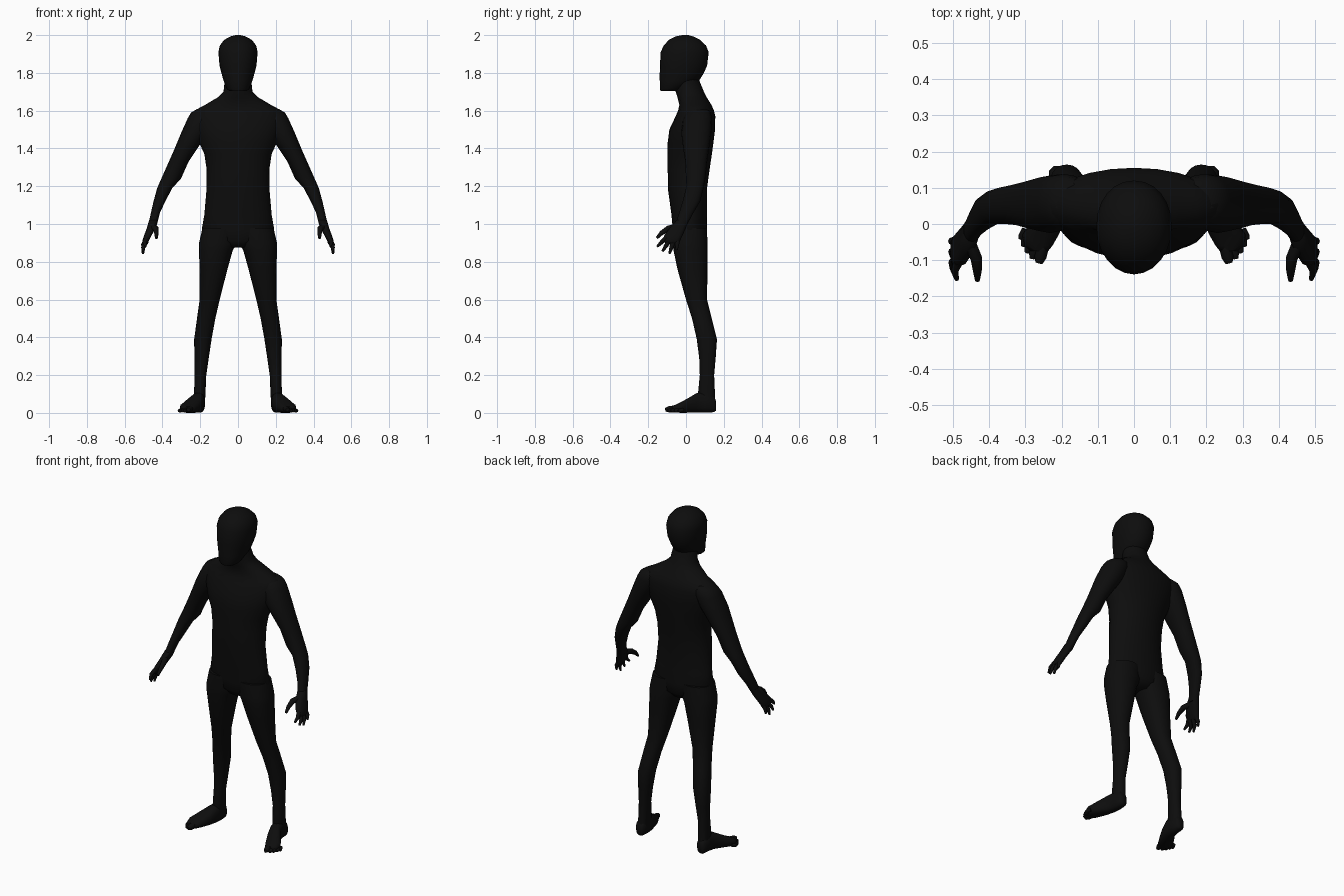
import bpy, bmesh, math
from mathutils import Vector

skin = bpy.data.materials.new("matte_black")
skin.diffuse_color = (0.004, 0.004, 0.004, 1)


def finish(name, rings, mirror):
    """Skin a list of point rings into a closed, smooth-shaded object."""
    bm = bmesh.new()
    loops = [[bm.verts.new(p) for p in ring] for ring in rings]
    n = len(loops[0])
    for a, b in zip(loops, loops[1:]):
        for i in range(n):
            j = (i + 1) % n
            bm.faces.new((a[i], a[j], b[j], b[i]))
    bm.faces.new(loops[0])
    bm.faces.new(loops[-1])
    bmesh.ops.recalc_face_normals(bm, faces=bm.faces)
    me = bpy.data.meshes.new(name)
    bm.to_mesh(me)
    bm.free()
    me.materials.append(skin)
    ob = bpy.data.objects.new(name, me)
    bpy.context.collection.objects.link(ob)
    bpy.ops.object.select_all(action='DESELECT')
    ob.select_set(True)
    bpy.context.view_layer.objects.active = ob
    bpy.ops.object.shade_smooth_by_angle(angle=math.radians(60))
    if mirror:
        ob.modifiers.new("mirror", 'MIRROR').use_mirror_merge = False
    return ob


def loft(name, axis, slices, n=16, power=2.2, mirror=True):
    """Slices are (position on axis, min u, max u, min v, max v)."""
    rings = []
    for pos, u0, u1, v0, v1 in slices:
        ring = []
        for i in range(n):
            a = 2 * math.pi * i / n
            c, s = math.cos(a), math.sin(a)
            u = (u0 + u1) / 2 + (u1 - u0) / 2 * math.copysign(abs(c) ** (2 / power), c)
            v = (v0 + v1) / 2 + (v1 - v0) / 2 * math.copysign(abs(s) ** (2 / power), s)
            ring.append((u, v, pos) if axis == 'z' else (u, pos, v))
        rings.append(ring)
    return finish(name, rings, mirror)


def digit(name, points, radii, n=8):
    """Tapered tube along points, for fingers and toes."""
    pts = [Vector(p) for p in points]
    rings = []
    for k, p in enumerate(pts):
        d = (pts[min(k + 1, len(pts) - 1)] - pts[max(k - 1, 0)]).normalized()
        u = d.cross(Vector((1, 0, 0.1))).normalized()
        v = d.cross(u)
        rings.append([p + radii[k] * (math.cos(t) * u + math.sin(t) * v)
                      for t in (2 * math.pi * i / n for i in range(n))])
    return finish(name, rings, True)


def sym(z, half, y0, y1):
    return (z, -half, half, y0, y1)


# torso with shoulders and neck
loft("torso", 'z', [
    sym(0.875, 0.06, -0.04, 0.08), sym(0.91, 0.15, -0.065, 0.11),
    sym(0.97, 0.192, -0.07, 0.112), sym(1.05, 0.178, -0.077, 0.11),
    sym(1.18, 0.167, -0.095, 0.11), sym(1.29, 0.166, -0.097, 0.125),
    sym(1.37, 0.178, -0.097, 0.137), sym(1.43, 0.205, -0.097, 0.145),
    sym(1.50, 0.225, -0.088, 0.154), sym(1.57, 0.245, -0.055, 0.155),
    sym(1.60, 0.232, -0.042, 0.148), sym(1.63, 0.175, -0.035, 0.135),
    sym(1.67, 0.108, -0.045, 0.11), sym(1.70, 0.077, -0.055, 0.095),
    sym(1.76, 0.070, -0.06, 0.07), sym(1.80, 0.06, -0.05, 0.06),
], n=24, power=2.0, mirror=False)

# head with flat jaw underside
loft("head", 'z', [
    sym(1.703, 0.045, -0.134, -0.045), sym(1.715, 0.060, -0.138, -0.02),
    sym(1.76, 0.077, -0.139, 0.07), sym(1.80, 0.088, -0.139, 0.095),
    sym(1.84, 0.098, -0.138, 0.112), sym(1.91, 0.104, -0.134, 0.12),
    sym(1.945, 0.096, -0.118, 0.106), sym(1.975, 0.073, -0.09, 0.075),
    sym(1.993, 0.040, -0.055, 0.038), sym(2.0, 0.014, -0.02, 0.012),
], n=24, power=2.1, mirror=False)

# arms
loft("arm", 'z', [
    (0.985, 0.432, 0.477, -0.06, 0.0), (1.06, 0.413, 0.461, -0.036, 0.04),
    (1.12, 0.385, 0.447, -0.018, 0.075), (1.19, 0.348, 0.428, 0.0, 0.093),
    (1.24, 0.302, 0.406, 0.0, 0.103), (1.33, 0.262, 0.366, -0.004, 0.112),
    (1.40, 0.215, 0.335, -0.015, 0.122), (1.48, 0.16, 0.302, -0.025, 0.134),
    (1.56, 0.12, 0.266, -0.015, 0.138), (1.59, 0.12, 0.248, 0.0, 0.13),
    (1.61, 0.13, 0.215, 0.02, 0.11),
])

# hands
loft("palm", 'z', [
    (1.02, 0.426, 0.471, -0.05, 0.015), (0.98, 0.436, 0.482, -0.085, 0.0),
    (0.94, 0.457, 0.497, -0.115, -0.018), (0.91, 0.473, 0.507, -0.12, -0.032),
    (0.90, 0.48, 0.503, -0.11, -0.04),
], n=12, power=2.6)
digit("thumb", [(0.455, -0.05, 0.985), (0.435, -0.095, 0.975),
                (0.432, -0.13, 0.952), (0.432, -0.155, 0.925)],
      [0.018, 0.016, 0.012, 0.007])
fingers = [("index_finger", -0.107, 0.925, (0.489, -0.153, 0.88)),
           ("middle_finger", -0.088, 0.912, (0.502, -0.125, 0.855)),
           ("ring_finger", -0.067, 0.908, (0.503, -0.088, 0.842)),
           ("little_finger", -0.045, 0.918, (0.504, -0.05, 0.862))]
for name, y, z, tip in fingers:
    base, end = Vector((0.485, y, z)), Vector(tip)
    knuckle = base.lerp(end, 0.5) + Vector((0.008, 0, 0))
    digit(name, [base, knuckle, end], [0.013, 0.011, 0.006])

# legs
loft("leg", 'z', [
    (0.02, 0.18, 0.232, 0.085, 0.155), (0.085, 0.173, 0.233, 0.062, 0.154),
    (0.20, 0.168, 0.230, 0.073, 0.149), (0.29, 0.155, 0.231, 0.07, 0.157),
    (0.39, 0.140, 0.232, 0.057, 0.164), (0.50, 0.120, 0.217, 0.032, 0.136),
    (0.60, 0.097, 0.203, 0.0, 0.111), (0.76, 0.056, 0.203, -0.045, 0.114),
    (0.86, 0.028, 0.207, -0.066, 0.115), (0.90, 0.005, 0.206, -0.069, 0.114),
    (0.98, 0.0, 0.188, -0.068, 0.11),
], n=20)

# feet, lofted from heel to ball
loft("foot", 'y', [
    (0.16, 0.19, 0.222, 0.012, 0.06), (0.148, 0.178, 0.234, 0.003, 0.09),
    (0.10, 0.174, 0.238, 0.0, 0.11), (0.055, 0.178, 0.25, 0.0, 0.105),
    (0.01, 0.19, 0.283, 0.0, 0.078), (-0.03, 0.208, 0.308, 0.0, 0.056),
    (-0.06, 0.225, 0.302, 0.002, 0.042), (-0.075, 0.237, 0.285, 0.005, 0.035),
], n=14, power=2.6)

# toes, fanned along the slanted front of the foot
toes = [("big_toe", (0.25, -0.055), (0.262, -0.108), 0.017),
        ("second_toe", (0.272, -0.05), (0.281, -0.096), 0.012),
        ("third_toe", (0.285, -0.042), (0.295, -0.08), 0.011),
        ("fourth_toe", (0.294, -0.03), (0.306, -0.062), 0.011),
        ("little_toe", (0.3, -0.015), (0.314, -0.042), 0.010)]
for name, a, b, r in toes:
    digit(name, [(a[0], a[1], r + 0.006),
                 ((a[0] + 2 * b[0]) / 3, (a[1] + 2 * b[1]) / 3, r + 0.002),
                 (b[0], b[1], r)], [r, r, r * 0.6])
